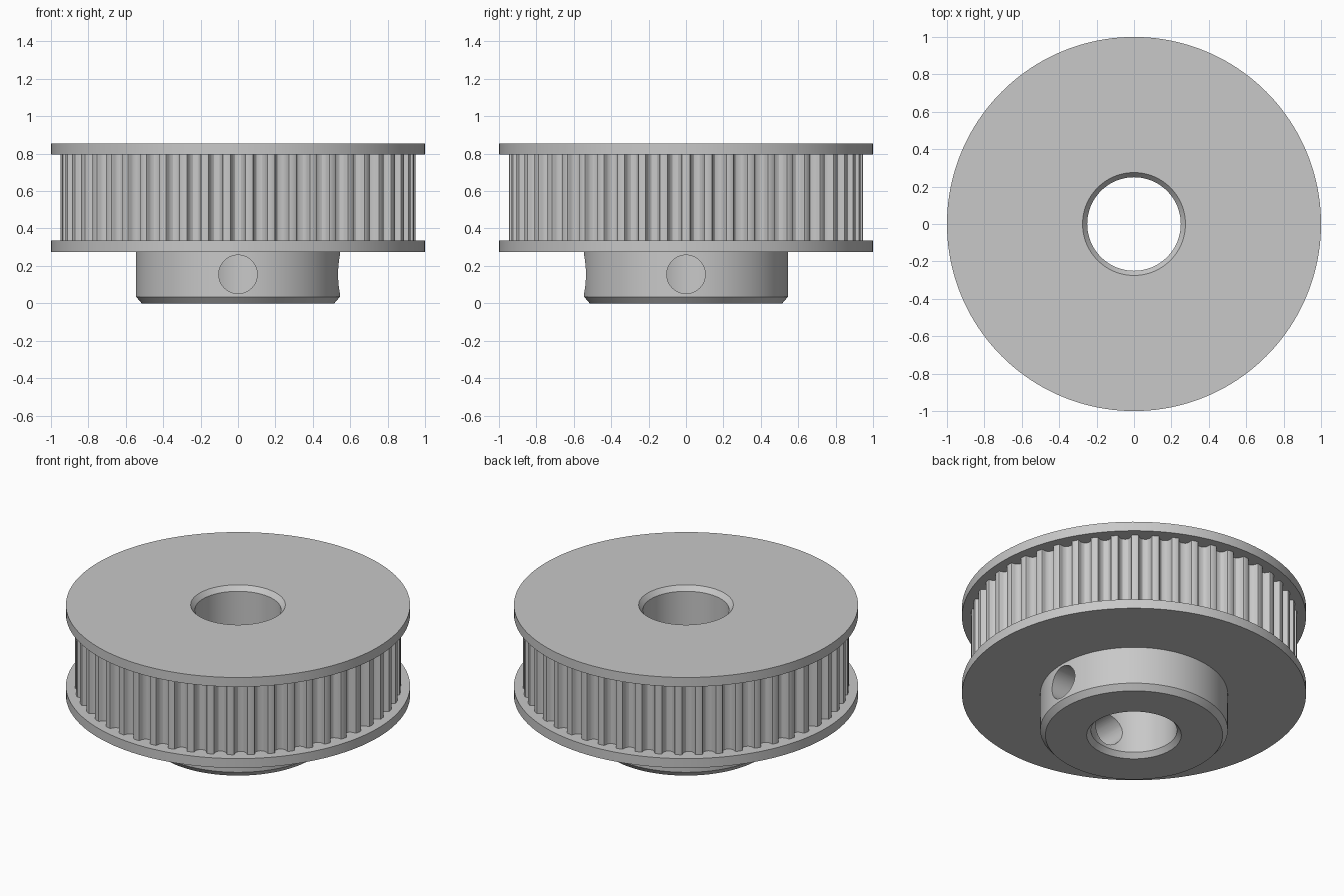
import bpy, bmesh, math
from mathutils import Matrix

if "Cube" in bpy.data.objects:
    bpy.data.objects.remove(bpy.data.objects["Cube"])

TEETH = 50
TOOTH_R = 0.947      # outer radius of the toothed ring
CORE_R = 0.86        # radius of the core under the teeth
SEGMENTS = 160

metal = bpy.data.materials.new("Light grey metal")
metal.use_nodes = True
grey = (0.58, 0.58, 0.58, 1)
metal.diffuse_color = grey
metal.node_tree.nodes["Principled BSDF"].inputs["Base Color"].default_value = grey


def add_object(name, bm):
    bmesh.ops.recalc_face_normals(bm, faces=bm.faces)
    mesh = bpy.data.meshes.new(name)
    bm.to_mesh(mesh)
    bm.free()
    mesh.materials.append(metal)
    obj = bpy.data.objects.new(name, mesh)
    bpy.context.collection.objects.link(obj)
    return obj


def select_only(obj):
    bpy.ops.object.select_all(action='DESELECT')
    obj.select_set(True)
    bpy.context.view_layer.objects.active = obj


def bridge_loops(bm, loops):
    """Join a closed cycle of equal rings with quads."""
    for a, b in zip(loops, loops[1:] + loops[:1]):
        n = len(a)
        for i in range(n):
            j = (i + 1) % n
            bm.faces.new((a[i], a[j], b[j], b[i]))


def ring(bm, points, z):
    return [bm.verts.new((x, y, z)) for x, y in points]


def circle(r, angles):
    return [(r * math.cos(a), r * math.sin(a)) for a in angles]


# Spool: chamfered bore, hub and both flanges as one turned profile
profile = [(0.25, 0.03), (0.275, 0), (0.515, 0), (0.545, 0.035),
           (0.545, 0.275), (1, 0.275), (1, 0.335), (CORE_R, 0.335),
           (CORE_R, 0.795), (1, 0.795), (1, 0.855), (0.275, 0.855), (0.25, 0.825)]
bm = bmesh.new()
turn = [2 * math.pi * i / SEGMENTS for i in range(SEGMENTS)]
bridge_loops(bm, [ring(bm, circle(r, turn), z) for r, z in profile])
spool = add_object("flanged_hub", bm)

# Two set screw holes, through the hub wall at the front and on the left
for name, angle in (("front", -math.pi / 2), ("left", 0)):
    bm = bmesh.new()
    place = (Matrix.Rotation(angle, 4, 'Z') @ Matrix.Translation((0.4, 0, 0.155))
             @ Matrix.Rotation(math.pi / 2, 4, 'Y'))
    bmesh.ops.create_cone(bm, cap_ends=True, segments=48, radius1=0.103,
                          radius2=0.103, depth=0.6, matrix=place)
    cutter = add_object(name + "_screw_cutter", bm)
    cutter.hide_render = True
    mod = spool.modifiers.new(name + "_screw_hole", 'BOOLEAN')
    mod.operation = 'DIFFERENCE'
    mod.solver = 'EXACT'
    mod.object = cutter
    select_only(spool)
    bpy.ops.object.modifier_apply(modifier=mod.name)
    bpy.data.objects.remove(cutter)

# Toothed ring: rounded belt grooves (half width, depth), mirrored per groove
half = [(0.045, 0), (0.039, 0.002), (0.036, 0.008), (0.033, 0.021),
        (0.027, 0.033), (0.015, 0.043)]
groove = [(-w, d) for w, d in half] + [(0, 0.046)] + [(w, d) for w, d in reversed(half)]
outer = []
for t in range(TEETH):
    a = 2 * math.pi * t / TEETH - math.pi / 2
    for w, d in groove:
        r = TOOTH_R - d
        outer.append((r * math.cos(a) - w * math.sin(a), r * math.sin(a) + w * math.cos(a)))
inner = circle(CORE_R - 0.01, [math.atan2(y, x) for x, y in outer])
bm = bmesh.new()
low, high = 0.335, 0.795
bridge_loops(bm, [ring(bm, inner, low), ring(bm, outer, low),
                  ring(bm, outer, high), ring(bm, inner, high)])
teeth = add_object("toothed_ring", bm)

for obj in (spool, teeth):
    select_only(obj)
    bpy.ops.object.shade_smooth_by_angle(angle=math.radians(25))
